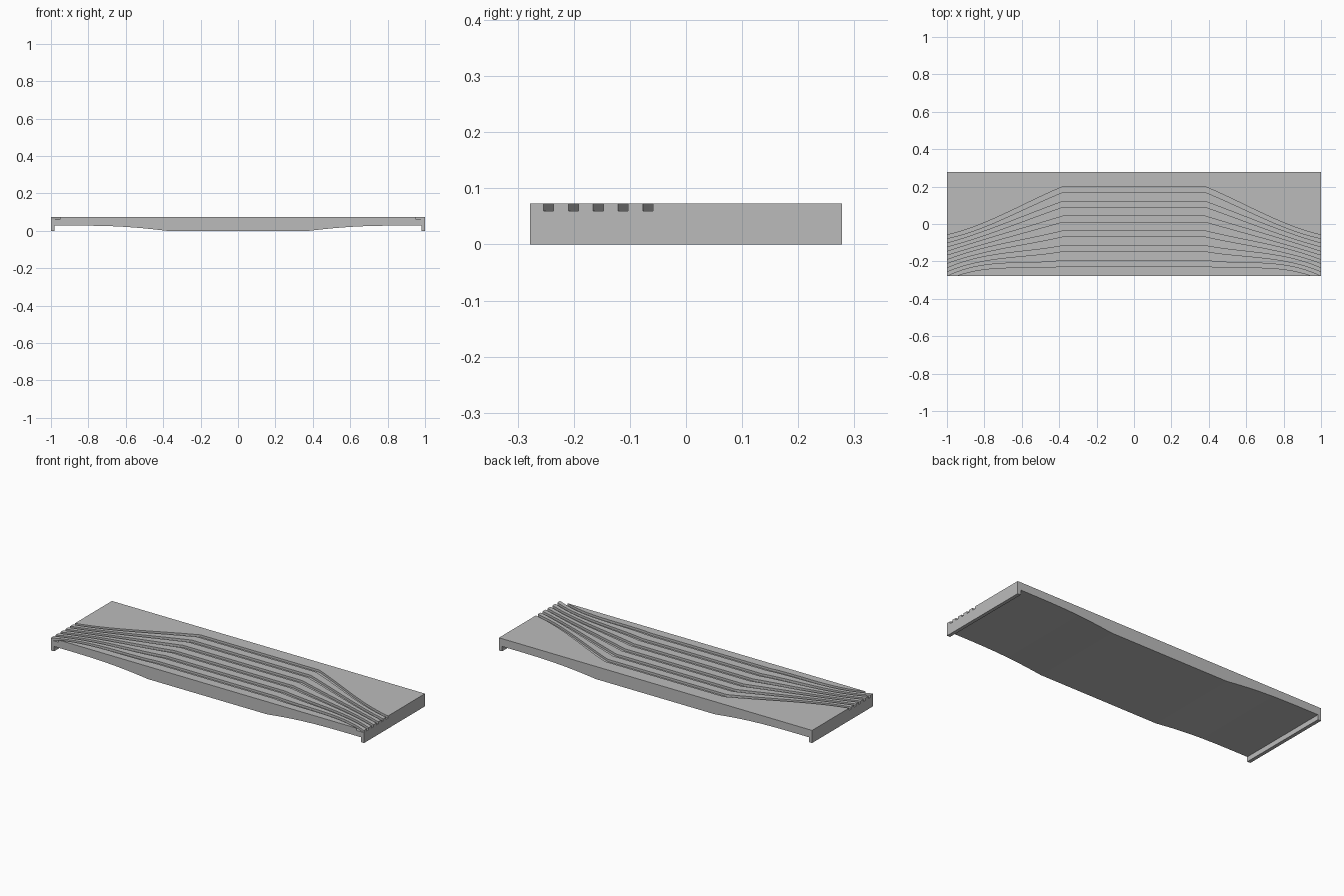
import bpy
import bmesh

cube = bpy.data.objects.get("Cube")
if cube:
    bpy.data.objects.remove(cube, do_unlink=True)

HALF_Y = 0.278      # half depth of the slab
TOP = 0.073         # top surface height
DEPTH = 0.013       # groove depth
FLAT = 0.38         # half length of the straight middle section
GROOVES = 6
STEPS = 14

grey = bpy.data.materials.new("plain grey")
grey.use_nodes = True
colour = (0.5, 0.5, 0.5, 1)
grey.diffuse_color = colour
grey.node_tree.nodes["Principled BSDF"].inputs["Base Color"].default_value = colour


def add_object(name, bm):
    bmesh.ops.recalc_face_normals(bm, faces=bm.faces)
    mesh = bpy.data.meshes.new(name)
    bm.to_mesh(mesh)
    bm.free()
    mesh.materials.append(grey)
    obj = bpy.data.objects.new(name, mesh)
    bpy.context.collection.objects.link(obj)
    return obj


def extrude_outline(bm, points, offset):
    """Fill a closed outline and extrude it into a solid."""
    face = bm.faces.new([bm.verts.new(p) for p in points])
    geom = bmesh.ops.extrude_face_region(bm, geom=[face], use_keep_orig=True)["geom"]
    moved = [v for v in geom if isinstance(v, bmesh.types.BMVert)]
    bmesh.ops.translate(bm, verts=moved, vec=offset)


# Slab: top edge, end lips and the arched underside, extruded front to back
under = [(FLAT, 0), (0.45, 0.008), (0.52, 0.015), (0.6, 0.021), (0.68, 0.025),
         (0.76, 0.027), (0.84, 0.028), (0.98, 0.028), (0.98, 0), (1, 0), (1, TOP)]
profile = under + [(-x, z) for x, z in reversed(under)]
bm = bmesh.new()
extrude_outline(bm, [(x, -HALF_Y, z) for x, z in profile], (0, 2 * HALF_Y, 0))
slab = add_object("grooved_slab", bm)


# Grooves: straight and wide in the middle, converging towards both ends
def groove_half(index):
    """Right half of one groove as (x, centre y, half width)."""
    t = index / (GROOVES - 1)
    mid = 0.185 - 0.395 * t
    end = -0.068 - 0.221 * t
    bow = -0.12 + 0.34 * t
    path = []
    for i in range(STEPS + 1):
        u = i / STEPS
        y = mid + (end - mid) * u + bow * u * u * (1 - u)
        path.append((FLAT + (1 - FLAT) * u, y, 0.015 - 0.006 * u))
    x, y, w = path[-1]
    px, py, pw = path[-2]
    path.append((2 * x - px, 2 * y - py, w))    # run past the end
    return path


bm = bmesh.new()
for g in range(GROOVES):
    half = groove_half(g)
    path = [(-x, y, w) for x, y, w in reversed(half)] + half
    outline = [(x, y - w, TOP - DEPTH) for x, y, w in path]
    outline += [(x, y + w, TOP - DEPTH) for x, y, w in reversed(path)]
    extrude_outline(bm, outline, (0, 0, 2 * DEPTH))
cutter = add_object("groove_cutter", bm)
cutter.hide_render = True

# Cut the grooves and keep the finished mesh
cut = slab.modifiers.new("grooves", 'BOOLEAN')
cut.operation = 'DIFFERENCE'
cut.solver = 'EXACT'
cut.object = cutter
graph = bpy.context.evaluated_depsgraph_get()
finished = bpy.data.meshes.new_from_object(slab.evaluated_get(graph))
slab.modifiers.clear()
slab.data = finished
bpy.data.objects.remove(cutter, do_unlink=True)
